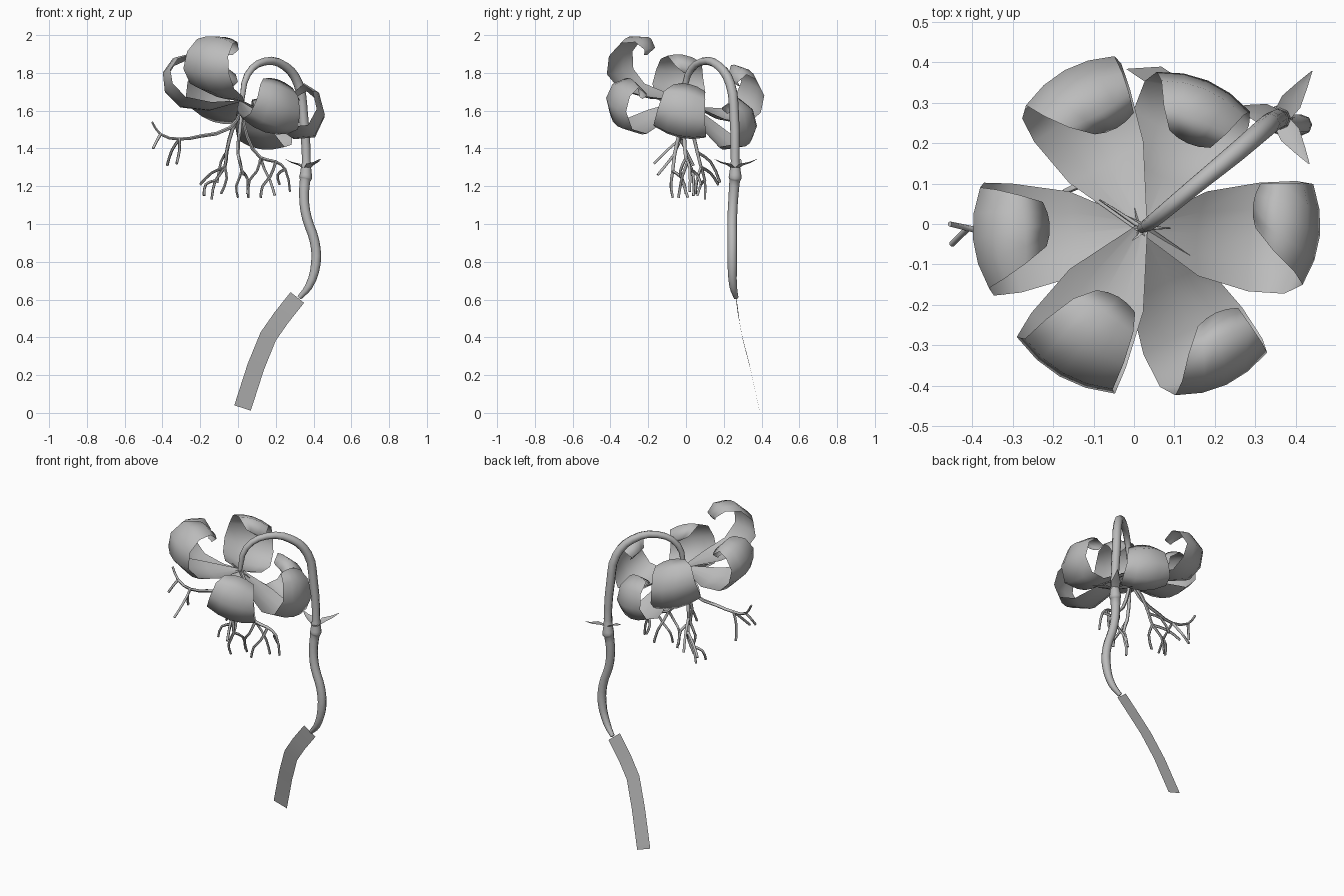
import bpy, bmesh, math
from mathutils import Vector

cube = bpy.data.objects.get("Cube")
if cube:
    bpy.data.objects.remove(cube)

grey = bpy.data.materials.new("plain_grey")
grey.use_nodes = True
grey.diffuse_color = (0.5, 0.5, 0.5, 1)
grey.node_tree.nodes["Principled BSDF"].inputs["Base Color"].default_value = (0.5, 0.5, 0.5, 1)

CENTRE = Vector((0.02, -0.01, 1.65))


def grid_object(name, rows):
    """Skin a list of equally long rows of points with quads."""
    bm = bmesh.new()
    verts = [[bm.verts.new(p) for p in row] for row in rows]
    for a, b in zip(verts, verts[1:]):
        for i in range(len(a) - 1):
            bm.faces.new((a[i], a[i + 1], b[i + 1], b[i]))
    mesh = bpy.data.meshes.new(name)
    bm.to_mesh(mesh)
    bm.free()
    mesh.shade_smooth()
    mesh.materials.append(grey)
    obj = bpy.data.objects.new(name, mesh)
    bpy.context.collection.objects.link(obj)
    return obj


def tubes(name, paths, radius, steps, sides=2):
    """One mesh of round tubes; each path is a list of (x, y, z, relative radius)."""
    curve = bpy.data.curves.new(name, "CURVE")
    curve.dimensions = "3D"
    curve.bevel_depth = radius
    curve.bevel_resolution = sides
    curve.resolution_u = steps
    curve.use_fill_caps = True
    for path in paths:
        spline = curve.splines.new("BEZIER")
        spline.bezier_points.add(len(path) - 1)
        for point, (x, y, z, r) in zip(spline.bezier_points, path):
            point.co = (x, y, z)
            point.radius = r
            point.handle_left_type = point.handle_right_type = "AUTO"
    curve.materials.append(grey)
    obj = bpy.data.objects.new(name, curve)
    bpy.context.collection.objects.link(obj)
    bpy.ops.object.select_all(action="DESELECT")
    obj.select_set(True)
    bpy.context.view_layer.objects.active = obj
    bpy.ops.object.convert(target="MESH")
    bpy.ops.object.shade_smooth_by_angle(angle=math.radians(60))


# Petals: a curled spine of (reach, height), swept with a cupped cross-section
# that banks with the tilt of the whole flower
WIDTHS = (0.03, 0.21, 0.27, 0.28, 0.25, 0.22, 0.17, 0.11, 0.04)
DOWNHILL = Vector((0.77, 0.64, 0))


def petal(name, angle, drift, spine):
    out = Vector((math.cos(math.radians(angle)), math.sin(math.radians(angle)), 0))
    side = Vector((-out.y, out.x, 0))
    bank = side.copy()
    bank.z = -0.3 * side.dot(DOWNHILL)
    up = Vector((0, 0, 1))
    tip_reach, tip_height = spine[-1]
    spine = spine + [(tip_reach + 0.025, tip_height - 0.035)]
    rows = []
    for i, (reach, height) in enumerate(spine):
        r0, h0 = spine[max(i - 1, 0)]
        r1, h1 = spine[min(i + 1, len(spine) - 1)]
        inward = (out * (h0 - h1) + up * (r1 - r0)).normalized()
        t = i / (len(spine) - 1)
        base = CENTRE + out * reach + up * (height - CENTRE.z) + side * drift * t * t
        rows.append([base + bank * u * WIDTHS[i] / 2 + inward * WIDTHS[i] * 0.12 * (u * u - 0.3)
                     for u in (-1, -0.5, 0, 0.5, 1)])
    grid_object(name, rows)


petal("petal_left", -6, 0.11,
      [(0, 1.65), (.14, 1.55), (.27, 1.465), (.38, 1.475), (.43, 1.58), (.4, 1.69), (.33, 1.735), (.27, 1.69)])
petal("petal_back_left", 67, -0.03,
      [(0, 1.65), (.14, 1.5), (.25, 1.405), (.35, 1.42), (.39, 1.5), (.37, 1.6), (.3, 1.66), (.24, 1.62)])
petal("petal_back_right", 119, -0.085,
      [(0, 1.65), (.18, 1.57), (.32, 1.55), (.4, 1.62), (.425, 1.72), (.37, 1.81), (.3, 1.83), (.25, 1.77)])
petal("petal_right", 185, -0.04,
      [(0, 1.65), (.17, 1.61), (.32, 1.63), (.4, 1.71), (.41, 1.8), (.36, 1.87), (.29, 1.89), (.23, 1.83)])
petal("petal_front_right", 240, 0.045,
      [(0, 1.65), (.18, 1.67), (.33, 1.71), (.41, 1.8), (.4, 1.91), (.32, 1.985), (.23, 1.985), (.18, 1.93)])
petal("petal_front_left", 295, 0.1,
      [(0, 1.65), (.15, 1.56), (.28, 1.495), (.39, 1.525), (.43, 1.63), (.4, 1.72), (.33, 1.76), (.27, 1.7)])

# Hooked upper stem, swollen joint and wavy lower stem
tubes("stem", [[
    (.02, -.01, 1.65, .5), (.05, .01, 1.79, .7), (.14, .085, 1.86, .8), (.25, .175, 1.835, .95),
    (.32, .235, 1.74, 1), (.345, .255, 1.58, 1), (.362, .26, 1.33, .9), (.36, .26, 1.29, 1.1),
    (.358, .26, 1.245, 1.35), (.355, .258, 1.23, 1.1), (.35, .25, 1.13, 1), (.365, .245, 1.03, 1),
    (.405, .245, .91, 1), (.412, .245, .79, 1), (.375, .25, .67, .8), (.325, .265, .61, .5)]],
    0.0255, 3)

# Three pointed bracts around the joint
for name, tip in (("bract_back", (.44, .378)), ("bract_front", (.433, .148)), ("bract_right", (.248, .29))):
    root = Vector((.36, .26, 1.29))
    end = Vector((*tip, 1.345))
    run = end - root
    side = Vector((-run.y, run.x, 0)).normalized()
    rows = []
    for t, half, lift in ((0, .02, 0), (.35, .027, .01), (.7, .014, 0), (1, .001, 0)):
        mid = root + run * t + Vector((0, 0, lift))
        rows.append([mid - side * half, mid - Vector((0, 0, half / 3)), mid + side * half])
    grid_object(name, rows)

# Flat strap leaf at the foot, leaning back as it drops
path = [Vector(p) for p in ((.314, .265, .611), (.23, .279, .505), (.16, .297, .405),
                            (.095, .338, .246), (.024, .386, .026))]
rows = []
for i, p in enumerate(path):
    along = path[min(i + 1, len(path) - 1)] - path[max(i - 1, 0)]
    across = Vector((-along.z, -.2 * along.x, along.x)).normalized() * 0.046
    rows.append([p - across, p + across])
grid_object("strap_leaf", rows)


# Branching filaments hanging below the flower
def filament(name, trunk, twigs):
    """Trunk from the flower centre; each twig is (trunk index, points)."""
    start = CENTRE - Vector((0, 0, .05))
    paths = [[(*start, .8)] + [(*p, 1 - .1 * i) for i, p in enumerate(trunk)]]
    for index, points in twigs:
        paths.append([(*trunk[index], .8)] + [(*p, .7) for p in points])
    tubes(name, paths, 0.0105, 2, 1)


filament("filament_right",
         [(-.04, 0, 1.51), (-.2, -.02, 1.465), (-.31, -.03, 1.45), (-.41, -.01, 1.475), (-.455, 0, 1.54)],
         [(2, [(-.35, 0, 1.39), (-.375, .04, 1.31)]),
          (2, [(-.31, -.1, 1.39), (-.325, -.17, 1.32)]),
          (3, [(-.43, -.03, 1.44), (-.45, -.05, 1.4)])])
filament("filament_back",
         [(-.03, .03, 1.5), (-.06, .06, 1.38), (-.07, .08, 1.3), (-.12, .1, 1.23), (-.14, .1, 1.13)],
         [(2, [(-.14, .13, 1.27), (-.2, .17, 1.21)]),
          (2, [(-.06, .06, 1.24), (-.09, .05, 1.16)]),
          (3, [(-.17, .08, 1.21), (-.18, .06, 1.15)]),
          (1, [(-.09, .13, 1.33), (-.11, .18, 1.22)])])
filament("filament_front",
         [(.01, -.03, 1.5), (0, -.06, 1.37), (.02, -.07, 1.28), (-.01, -.08, 1.2), (0, -.07, 1.14)],
         [(2, [(.05, -.02, 1.24), (.05, 0, 1.16)]),
          (1, [(.01, -.1, 1.32), (.03, -.15, 1.26)])])
filament("filament_left",
         [(.05, -.01, 1.46), (.12, 0, 1.35), (.2, .01, 1.33), (.25, .02, 1.29), (.275, .02, 1.17)],
         [(1, [(.1, -.03, 1.28), (.06, -.02, 1.23), (.055, .01, 1.14)]),
          (1, [(.14, .03, 1.29), (.17, .04, 1.23), (.195, .04, 1.15)]),
          (2, [(.17, -.02, 1.25), (.13, -.03, 1.2), (.12, -.04, 1.14)]),
          (3, [(.21, .06, 1.26), (.22, .08, 1.21)])])

# Short spikes resting on the petals at the throat
tubes("throat_spikes", [[(.02, -.01, 1.65, 1), (-.085, .06, 1.64, .3)],
                        [(.02, -.01, 1.65, 1), (.09, -.01, 1.62, .3)]], 0.006, 1, 1)
